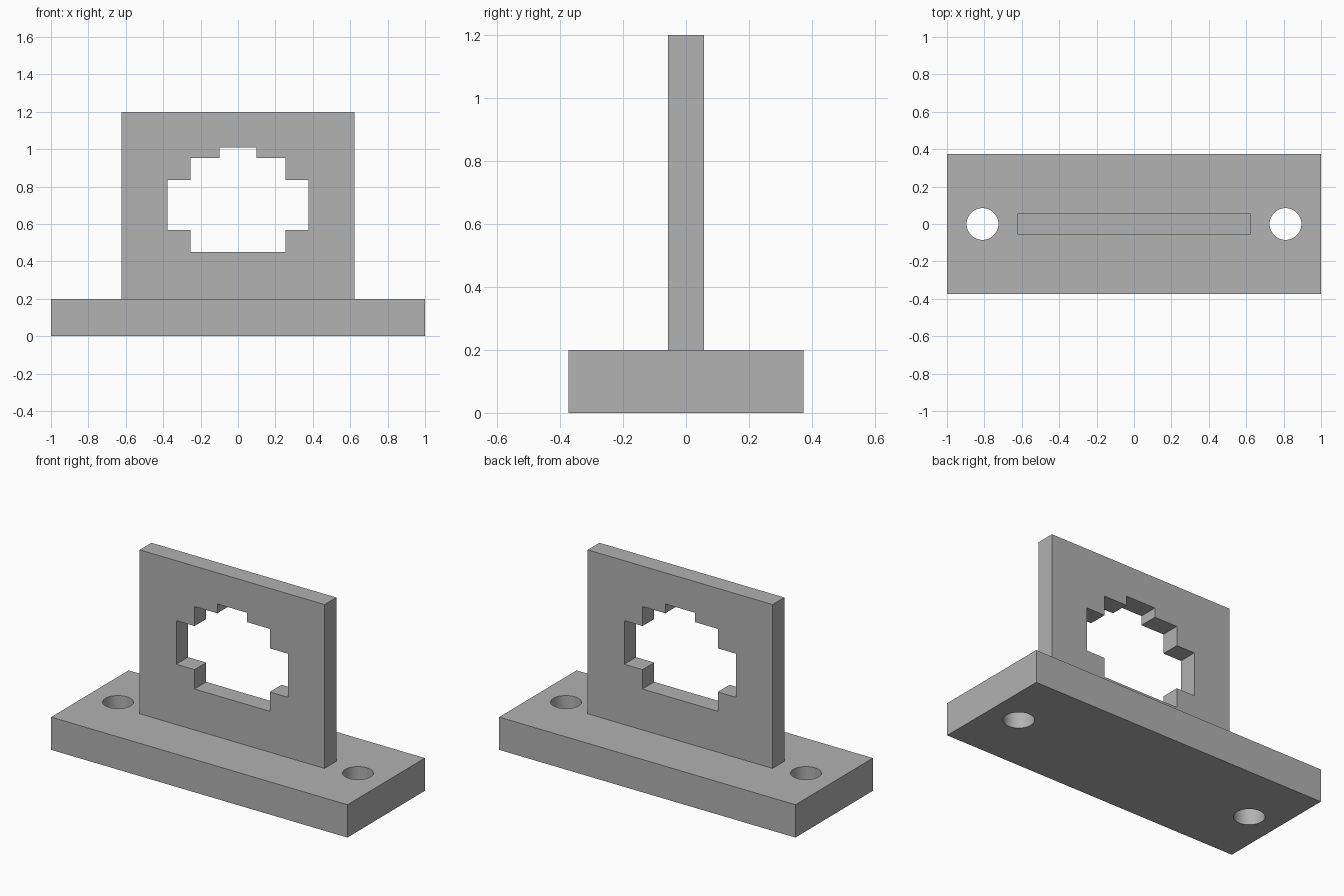
import bpy, bmesh, math
from mathutils import Matrix

cube = bpy.data.objects.get("Cube")
if cube:
    bpy.data.objects.remove(cube, do_unlink=True)

grey = bpy.data.materials.new("plain grey")
grey.use_nodes = True
colour = (0.445, 0.445, 0.445, 1)
grey.diffuse_color = colour
grey.node_tree.nodes["Principled BSDF"].inputs["Base Color"].default_value = colour


def rectangle(x, low, high):
    return [(-x, low), (x, low), (x, high), (-x, high)]


def circle(cx, radius, sides=48):
    steps = [2 * math.pi * i / sides for i in range(sides)]
    return [(cx + radius * math.cos(a), radius * math.sin(a)) for a in steps]


def slab(name, outlines, thickness, placement):
    """Extrude a flat outline; the outlines after the first are holes."""
    curve = bpy.data.curves.new(name, "CURVE")
    curve.dimensions = "2D"
    curve.fill_mode = "BOTH"
    curve.extrude = thickness / 2
    for points in outlines:
        spline = curve.splines.new("POLY")
        spline.points.add(len(points) - 1)
        for point, (u, v) in zip(spline.points, points):
            point.co = (u, v, 0, 1)
        spline.use_cyclic_u = True
    obj = bpy.data.objects.new(name, curve)
    bpy.context.collection.objects.link(obj)
    bpy.ops.object.select_all(action="DESELECT")
    bpy.context.view_layer.objects.active = obj
    obj.select_set(True)
    bpy.ops.object.convert(target="MESH")
    obj = bpy.context.object
    # Weld caps to walls and put the slab in place
    bm = bmesh.new()
    bm.from_mesh(obj.data)
    bmesh.ops.remove_doubles(bm, verts=bm.verts, dist=0.0005)
    bmesh.ops.transform(bm, matrix=placement, verts=bm.verts)
    bmesh.ops.recalc_face_normals(bm, faces=bm.faces)
    bm.to_mesh(obj.data)
    bm.free()
    obj.data.materials.clear()
    obj.data.materials.append(grey)
    bpy.ops.object.shade_smooth_by_angle(angle=math.radians(30))
    return obj


# Base with a bolt hole at each end
base_height = 0.2
slab("base", [rectangle(1, -0.373, 0.373), circle(-0.81, 0.085), circle(0.81, 0.085)],
     base_height, Matrix.Translation((0, 0, base_height / 2)))

# Upright panel with a stepped, mirrored opening
half = [(0.254, 0.45), (0.254, 0.568), (0.377, 0.568), (0.377, 0.834),
        (0.254, 0.834), (0.254, 0.953), (0.1, 0.953), (0.1, 1.01)]
opening = half + [(-x, z) for x, z in reversed(half)]
slab("upright_panel", [rectangle(0.624, base_height, 1.2), opening],
     0.113, Matrix.Rotation(math.pi / 2, 4, "X"))
